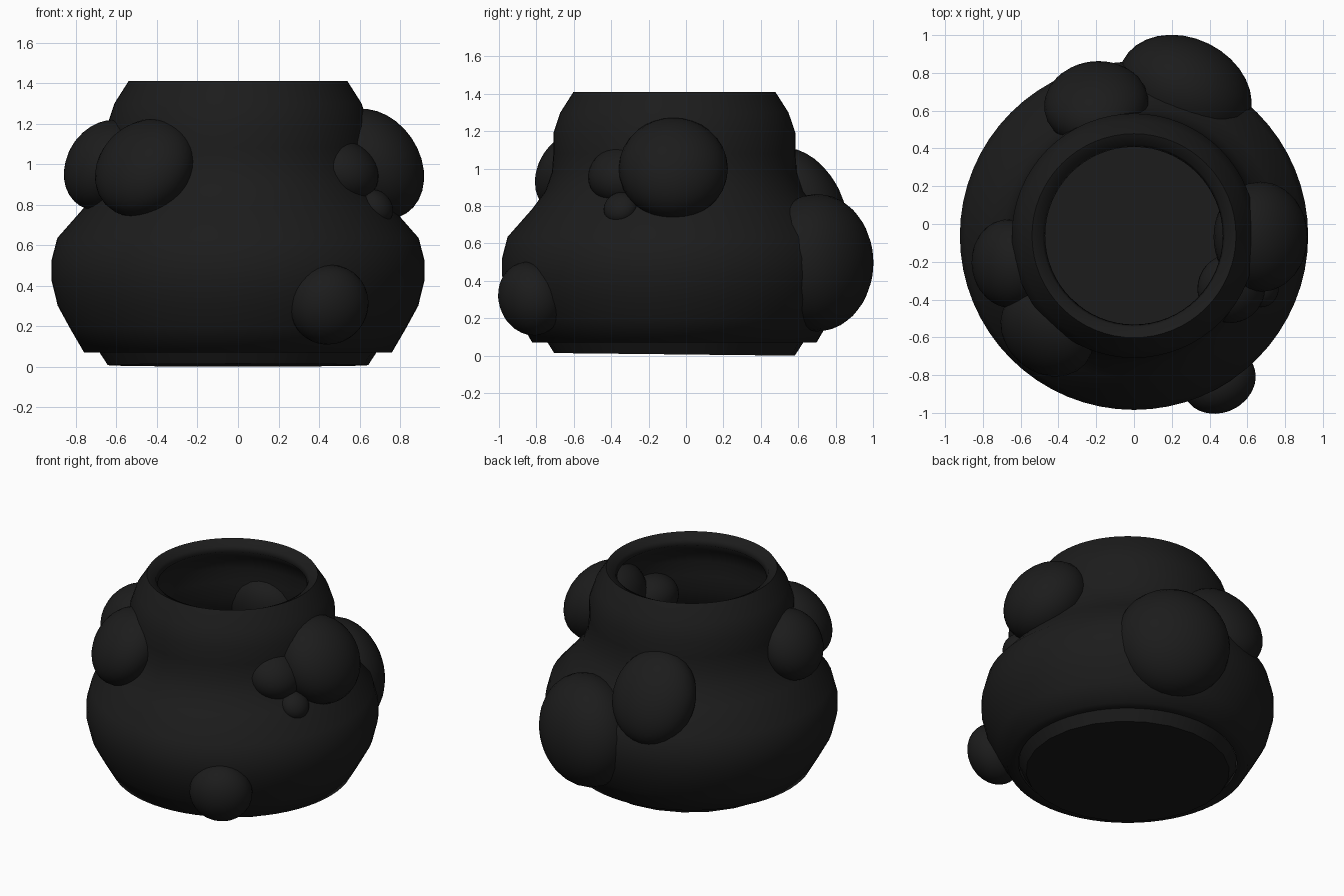
import bpy, math
from mathutils import Vector

if "Cube" in bpy.data.objects:
    bpy.data.objects.remove(bpy.data.objects["Cube"])

CY = -0.062  # pot axis offset in y

mat = bpy.data.materials.new("soot black")
mat.diffuse_color = (0.0115, 0.0115, 0.0115, 1)
mat.use_nodes = True
mat.node_tree.nodes["Principled BSDF"].inputs["Base Color"].default_value = mat.diffuse_color


def finish(ob, name, angle=40):
    ob.name = name
    ob.data.materials.append(mat)
    bpy.ops.object.select_all(action='DESELECT')
    ob.select_set(True)
    bpy.context.view_layer.objects.active = ob
    bpy.ops.object.shade_smooth_by_angle(angle=math.radians(angle))


def lathe(name, profile, steps=64, closed=True, angle=75):
    """Profile of (radius, z) revolved about the vertical axis."""
    n = len(profile)
    verts, faces = [], []
    for i in range(steps):
        a = 2 * math.pi * i / steps
        verts += [(r * math.cos(a), r * math.sin(a), z) for r, z in profile]
    for i in range(steps):
        j = (i + 1) % steps
        for k in range(n if closed else n - 1):
            m = (k + 1) % n
            faces.append((i * n + k, j * n + k, j * n + m, i * n + m))
    if not closed:  # floor across the first ring, facing up
        faces.append(tuple(i * n for i in range(steps)))
    me = bpy.data.meshes.new(name)
    me.from_pydata(verts, [], faces)
    ob = bpy.data.objects.new(name, me)
    ob.location.y = CY
    bpy.context.collection.objects.link(ob)
    finish(ob, name, angle)
    return ob


def bubble(name, center, normal, thick, wide, tall=None):
    """Flattened ball with its short axis along the given normal."""
    bpy.ops.mesh.primitive_uv_sphere_add(segments=32, ring_count=16, location=center)
    ob = bpy.context.object
    ob.scale = (wide, tall or wide, thick)
    ob.rotation_euler = Vector(normal).to_track_quat('Z', 'Y').to_euler()
    finish(ob, name, 60)


# Hollow pot of even wall thickness: outer wall going up, lip, inner wall down
lathe("pot_body", [
    (0.76, 0.07), (0.83, 0.19), (0.89, 0.30), (0.922, 0.43), (0.922, 0.52),
    (0.892, 0.635), (0.76, 0.785), (0.69, 0.88), (0.655, 0.98), (0.647, 1.08),
    (0.647, 1.19), (0.61, 1.30), (0.54, 1.41),
    (0.484, 1.382), (0.470, 1.345), (0.555, 1.27), (0.587, 1.18), (0.587, 1.08),
    (0.596, 0.97), (0.635, 0.85), (0.714, 0.745), (0.838, 0.605), (0.862, 0.515),
    (0.862, 0.44), (0.835, 0.325), (0.777, 0.217), (0.70, 0.085), (0.69, 0.07)])

# Shallow floor dish, slightly tilted
dish = lathe("floor_dish", [(0.643, 0.007), (0.69, 0.08)], 24, False, 30)
dish.rotation_euler.x = -0.011

# Bubbles boiling through the wall
bubble("bubble_left", (-0.66, -0.21, 0.995), (-0.83, -0.1, 0.5), 0.185, 0.235)
bubble("bubble_front_left", (-0.46, -0.57, 0.98), (-0.5, -0.6, 0.55), 0.19, 0.265)
bubble("bubble_right", (0.67, -0.068, 1.00), (0.83, 0, 0.56), 0.227, 0.292)
bubble("bubble_right_small", (0.515, -0.34, 0.965), (0.4, -0.15, 0.9), 0.15, 0.185)
bubble("bubble_right_tiny", (0.685, -0.35, 0.79), (0.7, -0.3, 0.6), 0.07, 0.092)
bubble("bubble_front_low", (0.45, -0.83, 0.305), (0.4, -0.85, -0.3), 0.165, 0.20)
bubble("bubble_back_large", (0.27, 0.70, 0.497), (0.44, 0.9, 0), 0.284, 0.368)
bubble("bubble_back_left", (-0.20, 0.635, 0.825), (-0.1, 0.85, 0.5), 0.19, 0.277, 0.31)
